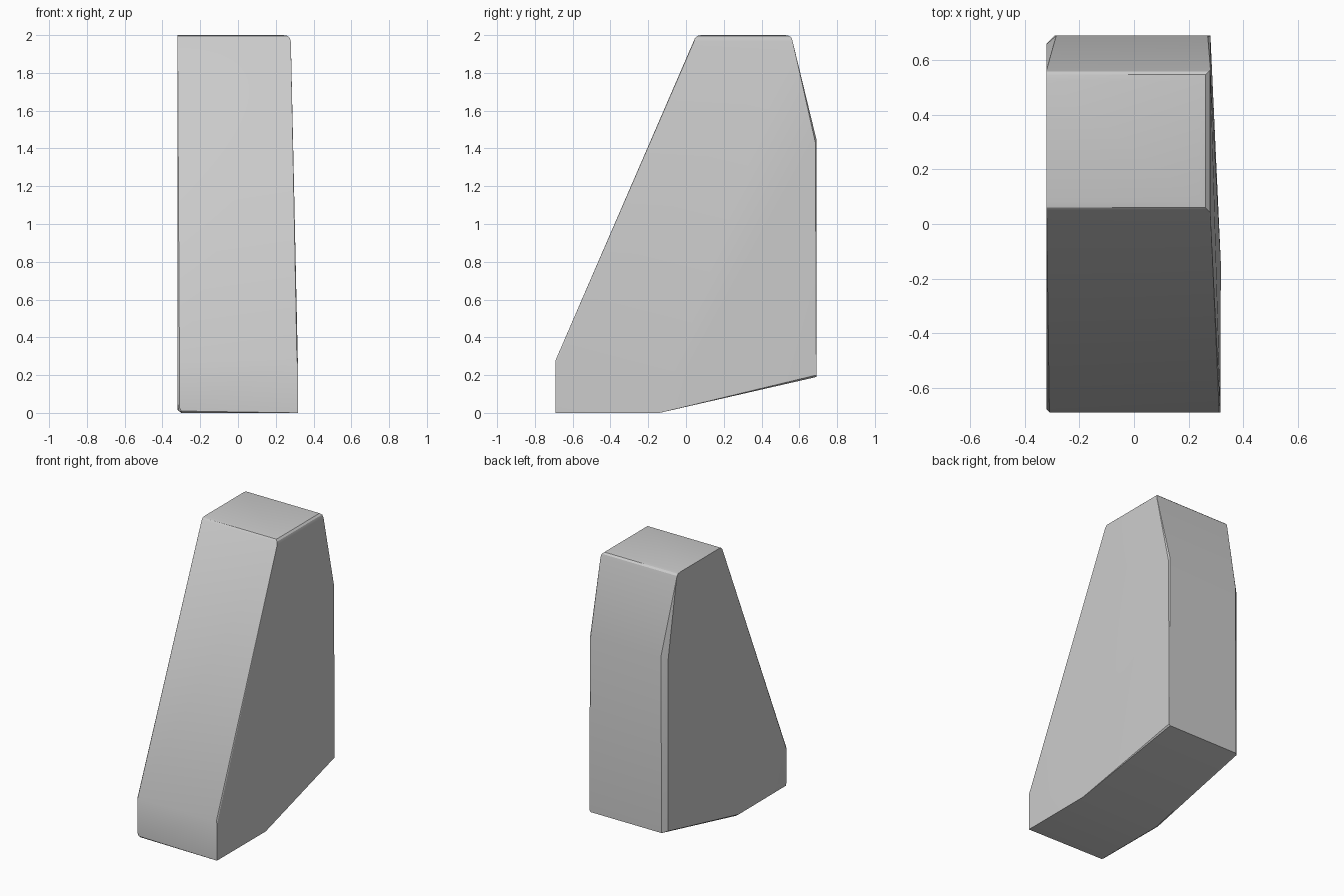
import bpy
import bmesh
from math import radians

default = bpy.data.objects.get("Cube")
if default:
    bpy.data.objects.remove(default)

grey = bpy.data.materials.new("light grey")
grey.use_nodes = True
colour = (0.60, 0.60, 0.60, 1)
grey.diffuse_color = colour
grey.node_tree.nodes["Principled BSDF"].inputs["Base Color"].default_value = colour

BACK, FRONT, LEFT = 0.69, -0.69, -0.32

# Tapered side of the wedge, with its narrow chamfers
taper_side = [
    (0.317, FRONT, 0.0), (0.317, FRONT, 0.26), (0.312, FRONT, 0.28),
    (0.318, -0.14, 0.0),
    (0.28, BACK, 0.20), (0.27, BACK, 0.19),
    (0.27, BACK, 1.45), (0.28, 0.685, 1.43),
]

# Upright side: chamfered back corner, rounded lower front
upright_side = [
    (-0.31, FRONT, 0.28), (LEFT, -0.68, 0.27),
    (-0.31, FRONT, 0.03), (-0.30, FRONT, 0.01), (-0.295, -0.68, 0.0),
    (-0.314, -0.68, 0.012), (LEFT, -0.68, 0.05),
    (-0.30, -0.14, 0.0), (LEFT, -0.14, 0.015),
    (-0.29, BACK, 0.19), (LEFT, 0.66, 0.20),
    (-0.285, BACK, 1.45), (LEFT, 0.66, 1.42),
]

# Rounded crown: each step is height and inset
crown = []
for z, inset in [(1.965, 0.0), (1.985, 0.006), (1.996, 0.018), (2.0, 0.04)]:
    for x in (LEFT, 0.28 - inset):
        crown += [(x, 0.042 + inset, z), (x, 0.565 - inset, z)]

# The body is convex, so its skin is the hull of these corners
bm = bmesh.new()
for corner in taper_side + upright_side + crown:
    bm.verts.new(corner)
hull = bmesh.ops.convex_hull(bm, input=bm.verts)
loose = {v for v in hull["geom_interior"] + hull["geom_unused"]
         if isinstance(v, bmesh.types.BMVert)}
bmesh.ops.delete(bm, geom=list(loose), context="VERTS")
bmesh.ops.dissolve_limit(bm, angle_limit=radians(0.5),
                         verts=bm.verts, edges=bm.edges)
bmesh.ops.recalc_face_normals(bm, faces=bm.faces)

mesh = bpy.data.meshes.new("wedge_body")
bm.to_mesh(mesh)
bm.free()
mesh.materials.append(grey)
body = bpy.data.objects.new("wedge_body", mesh)
bpy.context.collection.objects.link(body)

bpy.ops.object.select_all(action="DESELECT")
body.select_set(True)
bpy.context.view_layer.objects.active = body
bpy.ops.object.shade_smooth_by_angle(angle=radians(25))
